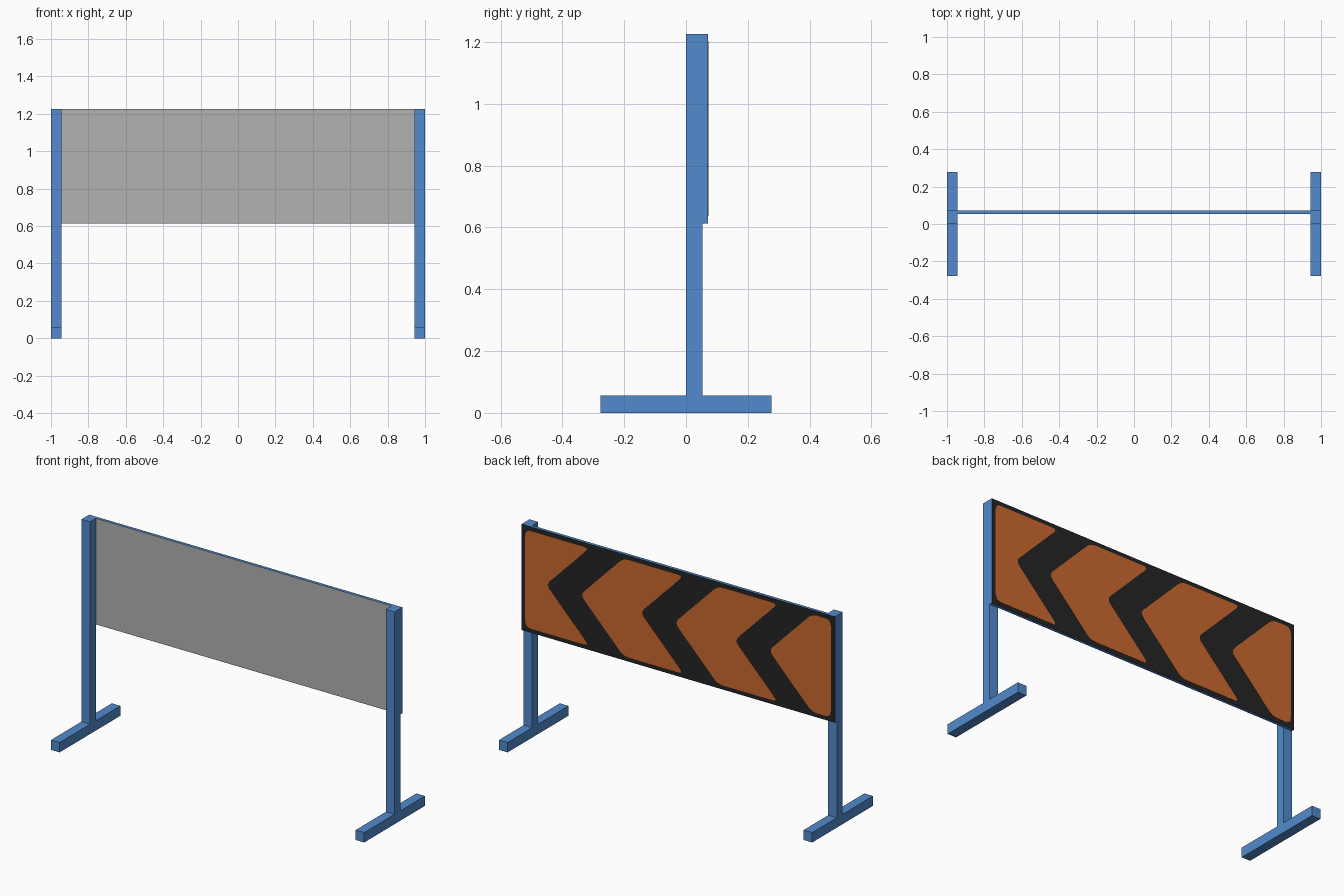
import bpy, bmesh
from mathutils import Vector

if "Cube" in bpy.data.objects:
    bpy.data.objects.remove(bpy.data.objects["Cube"])


def material(name, r, g, b):
    lin = lambda c: ((c / 255 + 0.055) / 1.055) ** 2.4
    m = bpy.data.materials.new(name)
    m.diffuse_color = (lin(r), lin(g), lin(b), 1)
    m.use_nodes = True
    m.node_tree.nodes["Principled BSDF"].inputs["Base Color"].default_value = m.diffuse_color
    return m


BLUE = material("blue_paint", 82, 138, 204)
GREY = material("grey_panel", 178, 178, 178)
BLACK = material("black_panel", 36, 36, 36)
ORANGE = material("orange_stripe", 204, 106, 47)


def finish(name, bm, mats):
    bmesh.ops.recalc_face_normals(bm, faces=bm.faces)
    me = bpy.data.meshes.new(name)
    bm.to_mesh(me)
    bm.free()
    for m in mats:
        me.materials.append(m)
    ob = bpy.data.objects.new(name, me)
    bpy.context.collection.objects.link(ob)
    return ob


def box(name, lo, hi, mats):
    bm = bmesh.new()
    bmesh.ops.create_cube(bm, size=1)
    for v in bm.verts:
        v.co = [hi[i] if v.co[i] > 0 else lo[i] for i in range(3)]
    return finish(name, bm, mats)


def rounded(points, r):
    """Replace every corner with a short curve."""
    out = []
    for i, p in enumerate(points):
        p = Vector(p)
        a = p + (Vector(points[i - 1]) - p).normalized() * r
        b = p + (Vector(points[(i + 1) % len(points)]) - p).normalized() * r
        for k in range(5):
            t = k / 4
            out.append(a * (1 - t) ** 2 + p * 2 * t * (1 - t) + b * t * t)
    return out


BOTTOM, TOP = 0.613, 1.225
BOARD_FRONT, BOARD_BACK = 0.053, 0.071

# Posts and feet
for side, x0, x1 in (("left", -1, -0.945), ("right", 0.945, 1)):
    box(side + "_post", (x0, 0, 0.057), (x1, BOARD_FRONT, TOP), [BLUE])
    box(side + "_foot", (x0, -0.277, 0), (x1, 0.277, 0.057), [BLUE])

# Board: blue edges, grey front, black back
board = box("board", (-1, BOARD_FRONT, BOTTOM), (1, BOARD_BACK, TOP), [BLUE, GREY, BLACK])
for f in board.data.polygons:
    f.material_index = 1 if f.normal.y < -0.5 else 2 if f.normal.y > 0.5 else 0

# Orange chevron plates on the back, pointing to +x (s runs from x = 1 to x = -1)
edge = 0.024
lo, hi, mid = BOTTOM + edge, TOP - edge, (BOTTOM + TOP) / 2
run = 0.275
for i in range(4):
    tip = 0.376 + 0.602 * (i - 1)     # leading point
    notch = 0.158 + 0.602 * i         # trailing notch
    if i == 0:
        lead = [(edge, lo), (edge, hi)]
    else:
        lead = [(tip + run, lo), (tip, mid), (tip + run, hi)]
    if i == 3:
        trail = [(2 - edge, hi), (2 - edge, lo)]
    else:
        trail = [(notch + run, hi), (notch, mid), (notch + run, lo)]
    bm = bmesh.new()
    verts = [bm.verts.new((1 - p.x, BOARD_BACK - 0.001, p.y))
             for p in rounded(lead + trail, 0.035)]
    face = bm.faces.new(verts)
    ext = bmesh.ops.extrude_face_region(bm, geom=[face])["geom"]
    for v in ext:
        if isinstance(v, bmesh.types.BMVert):
            v.co.y += 0.0025
    finish(f"chevron_{i + 1}", bm, [ORANGE])
